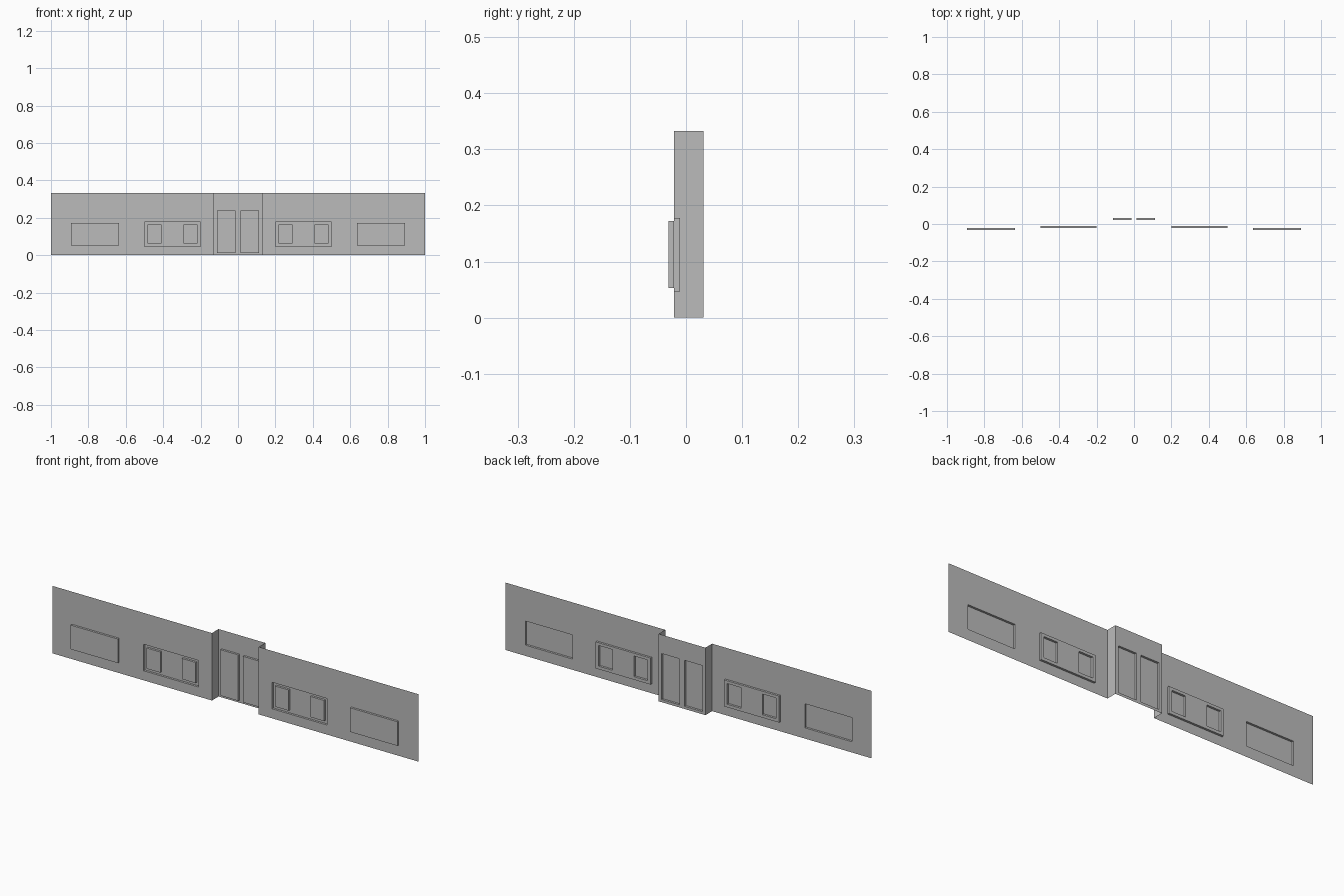
import bpy
import bmesh
from mathutils import Vector

cube = bpy.data.objects.get("Cube")
if cube:
    bpy.data.objects.remove(cube, do_unlink=True)

HEIGHT = 0.333
WALL_Y, BAY_Y = -0.021, 0.031     # main wall plane and set-back entrance plane
BAY_X = 0.128                     # half width of the entrance
STEP = 0.0105                     # depth of every raised or sunk panel

GREY = (0.5, 0.5, 0.5, 1)
mat = bpy.data.materials.new("plain grey")
mat.diffuse_color = GREY
mat.use_nodes = True
mat.node_tree.nodes["Principled BSDF"].inputs["Base Color"].default_value = GREY


def finish(name, bm):
    mesh = bpy.data.meshes.new(name)
    bm.to_mesh(mesh)
    bm.free()
    mesh.materials.append(mat)
    bpy.context.collection.objects.link(bpy.data.objects.new(name, mesh))


def quad(bm, a, b):
    """Upright sheet from point a to point b, full height."""
    corners = [(*a, 0), (*b, 0), (*b, HEIGHT), (*a, HEIGHT)]
    bm.faces.new([bm.verts.new(c) for c in corners])


def push_panel(bm, x0, x1, z0, z1, depth):
    """Cut a rectangle into the sheet and push it along y."""
    for co, no in (((x0, 0, 0), (1, 0, 0)), ((x1, 0, 0), (1, 0, 0)),
                   ((0, 0, z0), (0, 0, 1)), ((0, 0, z1), (0, 0, 1))):
        geom = bm.verts[:] + bm.edges[:] + bm.faces[:]
        bmesh.ops.bisect_plane(bm, geom=geom, plane_co=co, plane_no=no, dist=1e-5)
    bm.normal_update()
    inside = []
    for f in bm.faces:
        c = f.calc_center_median()
        if abs(f.normal.y) > 0.9 and x0 < c.x < x1 and z0 < c.z < z1:
            inside.append(f)
    new = bmesh.ops.extrude_face_region(bm, geom=inside)["geom"]
    moved = [v for v in new if isinstance(v, bmesh.types.BMVert)]
    bmesh.ops.translate(bm, verts=moved, vec=Vector((0, depth, 0)))
    leftover = [f for f in inside if f.is_valid]
    if leftover:
        bmesh.ops.delete(bm, geom=leftover, context="FACES")


for side, s in (("left", 1), ("right", -1)):
    # Wing wall: sunk window with two raised panes, and a raised outer panel
    bm = bmesh.new()
    x0, x1 = sorted((s * BAY_X, s))
    quad(bm, (x0, WALL_Y), (x1, WALL_Y))
    for a, b, z0, z1, depth in ((0.201, 0.501, 0.047, 0.178, STEP),
                                (0.217, 0.292, 0.062, 0.164, -STEP),
                                (0.41, 0.485, 0.062, 0.164, -STEP),
                                (0.635, 0.893, 0.053, 0.172, -STEP)):
        push_panel(bm, *sorted((s * a, s * b)), z0, z1, depth)
    finish(side + "_wing_wall", bm)

    # Return wall joining the wing to the entrance
    bm = bmesh.new()
    ends = [(s * BAY_X, BAY_Y), (s * BAY_X, WALL_Y)]
    quad(bm, *ends[::s])
    finish(side + "_return_wall", bm)

# Entrance wall with two raised doors
bm = bmesh.new()
quad(bm, (-BAY_X, BAY_Y), (BAY_X, BAY_Y))
for s in (-1, 1):
    push_panel(bm, *sorted((s * 0.013, s * 0.111)), 0.013, 0.24, -STEP)
finish("entrance_wall", bm)
